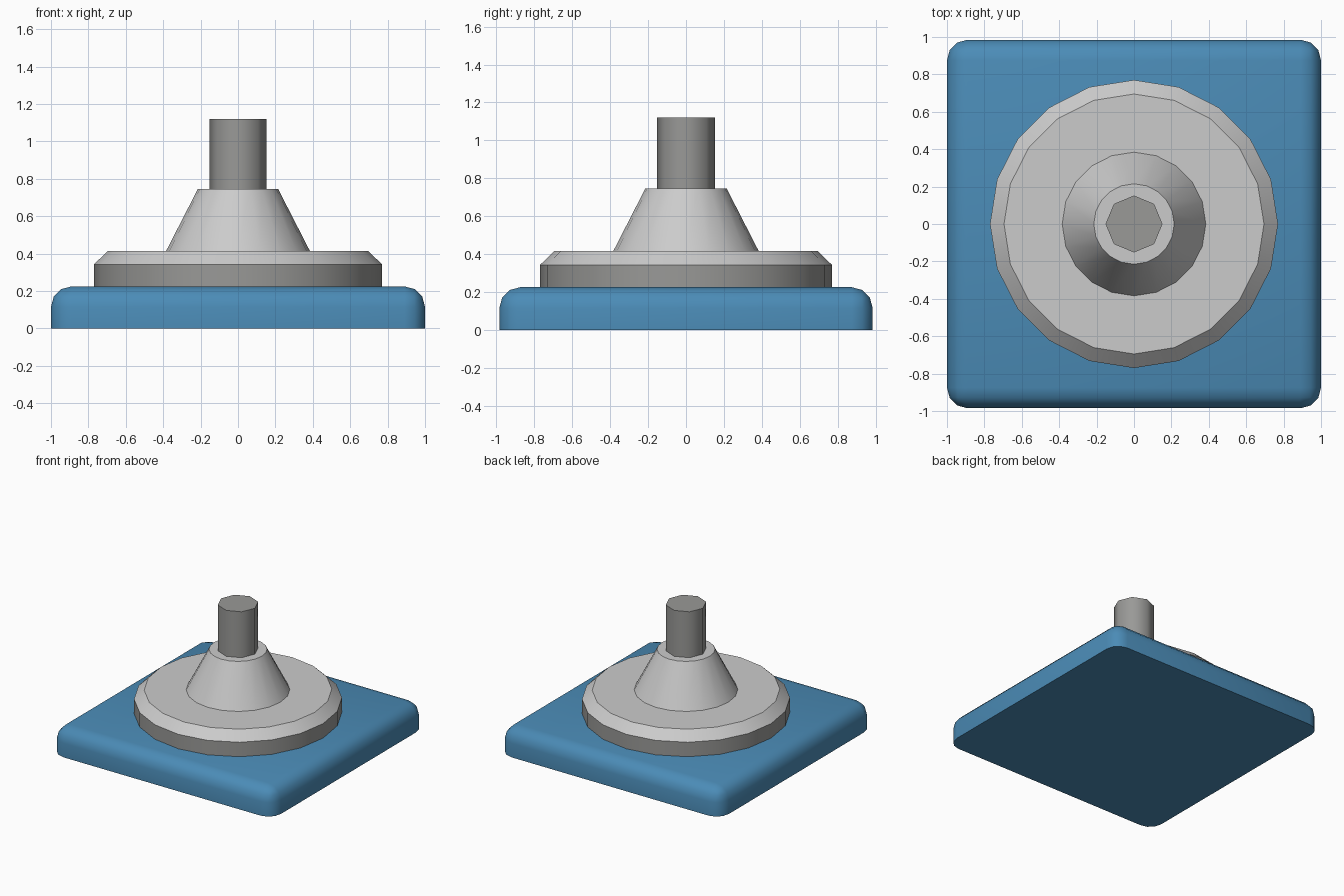
import bpy, bmesh
from math import pi, sin, cos, radians

if "Cube" in bpy.data.objects:
    bpy.data.objects.remove(bpy.data.objects["Cube"])


def material(name, rgb):
    m = bpy.data.materials.new(name)
    m.diffuse_color = (*rgb, 1)
    m.use_nodes = True
    m.node_tree.nodes["Principled BSDF"].inputs["Base Color"].default_value = m.diffuse_color
    return m


BLUE = material("blue_paint", (0.07, 0.26, 0.47))
STEEL = material("dark_steel", (0.32, 0.32, 0.31))


def finish(name, bm, mats=(), angle=35):
    bmesh.ops.recalc_face_normals(bm, faces=bm.faces)
    me = bpy.data.meshes.new(name)
    bm.to_mesh(me)
    bm.free()
    ob = bpy.data.objects.new(name, me)
    bpy.context.collection.objects.link(ob)
    for m in mats:
        me.materials.append(m)
    bpy.ops.object.select_all(action='DESELECT')
    ob.select_set(True)
    bpy.context.view_layer.objects.active = ob
    bpy.ops.object.shade_smooth_by_angle(angle=radians(angle))
    return ob


def turned(name, profile, sides, mats=(), angle=35):
    """Stack rings of (radius, z), with flat caps at both ends."""
    bm = bmesh.new()
    rings = [[bm.verts.new((r * cos(2 * pi * i / sides), r * sin(2 * pi * i / sides), z))
              for i in range(sides)] for r, z in profile]
    for a, b in zip(rings, rings[1:]):
        for i in range(sides):
            j = (i + 1) % sides
            bm.faces.new((a[i], a[j], b[j], b[i]))
    bm.faces.new(rings[0])
    bm.faces.new(rings[-1])
    return finish(name, bm, mats, angle)


# Square base plate: rounded everywhere except the bottom rim
bm = bmesh.new()
bmesh.ops.create_cube(bm, size=1)
for v in bm.verts:
    v.co = (v.co.x * 2, v.co.y * 1.97, (v.co.z + 0.5) * 0.225)
edges = [e for e in bm.edges if max(v.co.z for v in e.verts) > 0.1]
bmesh.ops.bevel(bm, geom=edges, offset=0.11, segments=3, profile=0.5, affect='EDGES')
finish("base_plate", bm, [BLUE], 40)

# Round flange: dark rim below, pale chamfered disc above
turned("flange_rim", [(0.77, 0.225), (0.77, 0.343)], 20, [STEEL])
turned("flange_disc", [(0.77, 0.343), (0.695, 0.415)], 20)

# Conical collar and eight-sided shaft
turned("collar", [(0.384, 0.415), (0.215, 0.745)], 20)
turned("shaft", [(0.152, 0.745), (0.152, 1.12)], 8, [STEEL], 50)
